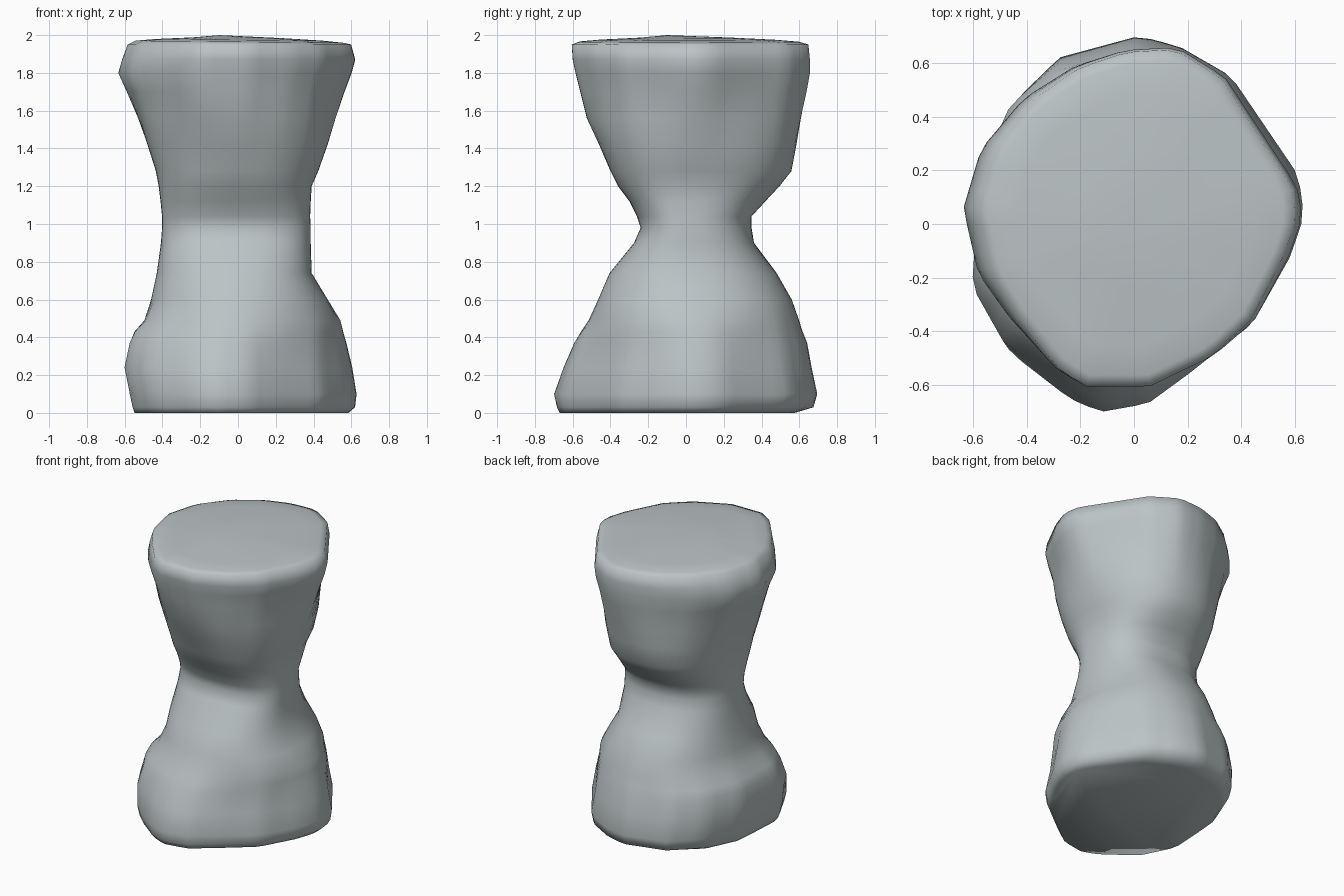
import bpy, bmesh, math

if "Cube" in bpy.data.objects:
    bpy.data.objects.remove(bpy.data.objects["Cube"])

SEGMENTS = 64

# Plan outlines of foot and head, counter-clockwise
FOOT = [(.63, .03), (.61, .18), (.36, .55), (.17, .66), (.02, .70), (-.29, .62),
        (-.46, .46), (-.57, .2), (-.585, 0), (-.60, -.25), (-.48, -.48),
        (-.25, -.65), (-.13, -.70), (.05, -.67), (.2, -.56), (.44, -.37), (.58, -.12)]
HEAD = [(.63, .03), (.61, .14), (.34, .55), (.16, .66), (-.03, .65), (-.22, .59),
        (-.41, .47), (-.57, .28), (-.635, .06), (-.58, -.19), (-.47, -.35),
        (-.31, -.53), (-.2, -.60), (.06, -.60), (.3, -.49), (.45, -.36), (.58, -.12)]


def squarish(power):
    """Rounded-square outline."""
    points = []
    for i in range(SEGMENTS):
        a = 2 * math.pi * i / SEGMENTS
        c, s = math.cos(a), math.sin(a)
        r = (abs(c) ** power + abs(s) ** power) ** (-1 / power)
        points.append((r * c, r * s))
    return points


# Silhouette: height, left, right, front, back
PROFILE = [
    (0.00, -.55, .59, -.67, .58),
    (0.03, -.56, .625, -.685, .68),
    (0.10, -.575, .633, -.70, .70),
    (0.24, -.603, .61, -.65, .67),
    (0.37, -.58, .578, -.595, .645),
    (0.43, -.555, .56, -.56, .62),
    (0.49, -.50, .545, -.52, .60),
    (0.60, -.46, .475, -.465, .56),
    (0.74, -.43, .39, -.405, .48),
    (0.90, -.408, .385, -.275, .36),
    (0.98, -.402, .385, -.24, .347),
    (1.04, -.402, .382, -.26, .347),
    (1.12, -.41, .385, -.30, .42),
    (1.20, -.42, .39, -.36, .495),
    (1.28, -.435, .425, -.40, .558),
    (1.42, -.48, .475, -.46, .585),
    (1.56, -.53, .52, -.525, .612),
    (1.70, -.59, .57, -.56, .64),
    (1.80, -.635, .608, -.585, .658),
    (1.87, -.615, .627, -.60, .658),
    (1.95, -.585, .605, -.605, .65),
]


def unit_outline(points):
    """Scale an outline to -1..1 and resample it at even angles."""
    right, left = max(p[0] for p in points), -min(p[0] for p in points)
    back, front = max(p[1] for p in points), -min(p[1] for p in points)
    pts = [(x / (right if x > 0 else left), y / (back if y > 0 else front))
           for x, y in points]
    result = []
    for i in range(SEGMENTS):
        a = 2 * math.pi * (i + .01) / SEGMENTS
        c, s = math.cos(a), math.sin(a)
        best = 0
        for (x1, y1), (x2, y2) in zip(pts, pts[1:] + pts[:1]):
            dx, dy = x2 - x1, y2 - y1
            d = c * dy - s * dx
            if abs(d) < 1e-9:
                continue
            r = (x1 * dy - y1 * dx) / d
            u = (x1 * s - y1 * c) / d
            if r > 0 and -1e-6 <= u <= 1 + 1e-6:
                best = max(best, r)
        result.append((best * c, best * s))
    return result


foot, head = unit_outline(FOOT), unit_outline(HEAD)
neck, jaw = unit_outline(squarish(2.45)), unit_outline(squarish(2.12))
STAGES = [(.3, foot), (.6, jaw), (.85, neck), (1.15, neck), (1.4, jaw), (1.7, head)]


def blended(z):
    """Outline at a height, mixed between the neighbouring stages."""
    if z <= STAGES[0][0]:
        return STAGES[0][1]
    for (z1, a), (z2, b) in zip(STAGES, STAGES[1:]):
        if z <= z2:
            t = (z - z1) / (z2 - z1)
            return [(p[0] + (q[0] - p[0]) * t, p[1] + (q[1] - p[1]) * t)
                    for p, q in zip(a, b)]
    return STAGES[-1][1]


# Waisted body lofted through the rings
bm = bmesh.new()
rings = []
for z, left, right, front, back in PROFILE:
    rings.append([bm.verts.new((x * (right if x > 0 else -left),
                                y * (back if y > 0 else -front), z))
                  for x, y in blended(z)])
# Softly domed, slightly tilted crown
rim = rings[-1]
for scale, z in ((.93, 1.965), (.75, 1.975), (.4, 1.986)):
    rings.append([bm.verts.new((v.co.x * scale, v.co.y * scale,
                                z - .01 * v.co.x * scale))
                  for v in rim])
for lower, upper in zip(rings, rings[1:]):
    for i in range(SEGMENTS):
        j = (i + 1) % SEGMENTS
        bm.faces.new((lower[i], lower[j], upper[j], upper[i]))
bm.faces.new(rings[0][::-1])
peak = bm.verts.new((-.1, -.1, 2.0))
for i in range(SEGMENTS):
    bm.faces.new((rings[-1][i], rings[-1][(i + 1) % SEGMENTS], peak))
bmesh.ops.recalc_face_normals(bm, faces=bm.faces[:])

mesh = bpy.data.meshes.new("waisted_body")
bm.to_mesh(mesh)
bm.free()
body = bpy.data.objects.new("waisted_body", mesh)
bpy.context.collection.objects.link(body)

# Plain grey
grey = bpy.data.materials.new("cool_grey")
grey.diffuse_color = (.50, .55, .56, 1)
grey.use_nodes = True
grey.node_tree.nodes["Principled BSDF"].inputs["Base Color"].default_value = grey.diffuse_color
mesh.materials.append(grey)

bpy.context.view_layer.objects.active = body
body.select_set(True)
bpy.ops.object.shade_smooth_by_angle(angle=math.radians(75))
